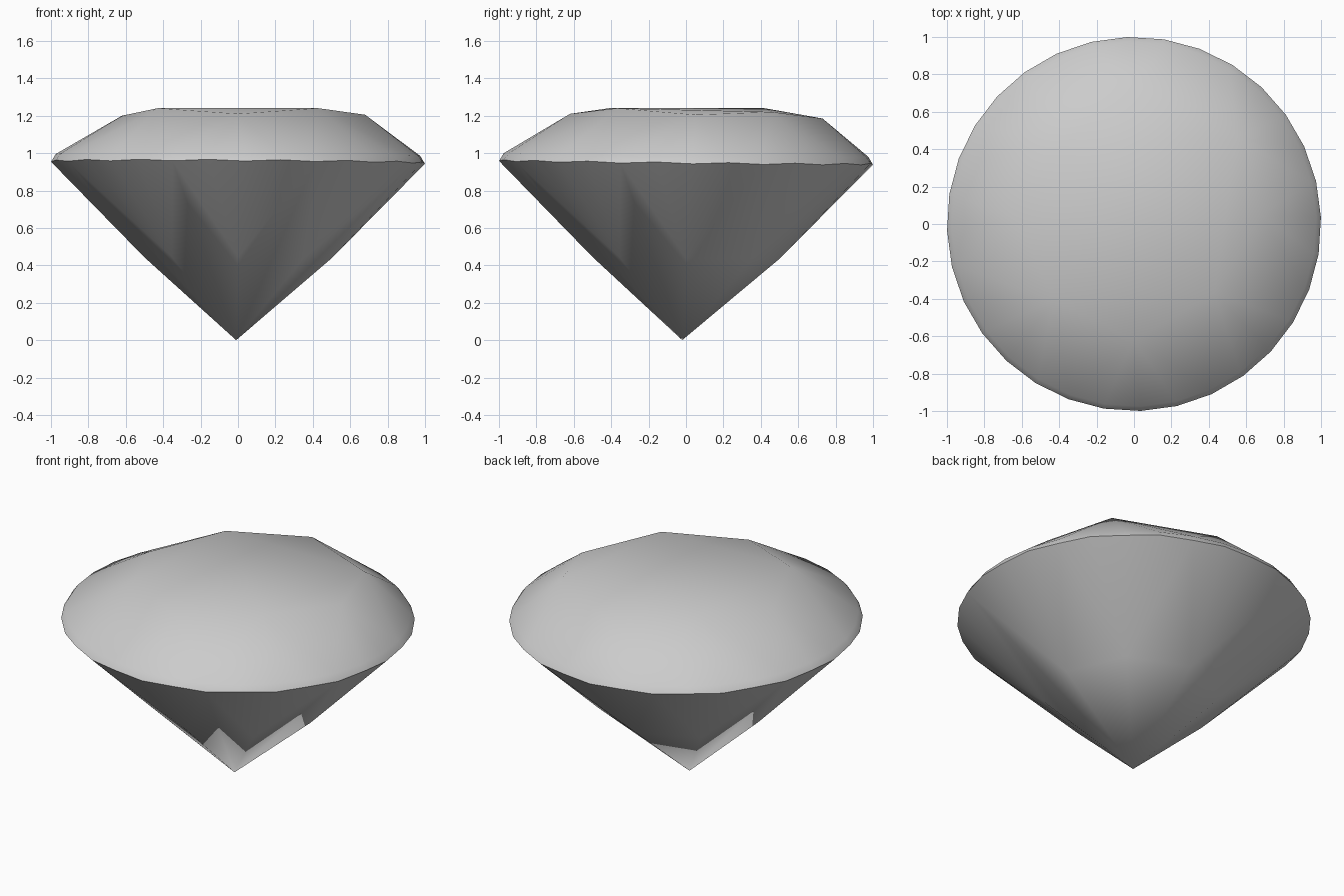
import bpy
import bmesh
from math import sin, cos, tau, radians

if "Cube" in bpy.data.objects:
    bpy.data.objects.remove(bpy.data.objects["Cube"])


def tilted(x, y, z):
    """The whole stone leans very slightly towards +x and +y."""
    return (x, y, z - 0.005 * x - 0.01 * y)


def ring(count, radius, height, wave=0.0, turn=0.0):
    """Points of a circle whose height alternates by the wave amount."""
    points = []
    for i in range(count):
        a = tau * i / count + turn
        z = height + (wave if i % 2 else -wave)
        points.append(tilted(radius * cos(a), radius * sin(a), z))
    return points


# Pavilion tip and its eight main facet corners
points = [(-0.01, -0.02, 0)]
points += ring(8, 0.5, 0.44)

# Girdle: scalloped widest edge, with a thin bevel above it
points += ring(32, 1.0, 0.952, wave=0.004, turn=radians(2))
points += ring(32, 0.975, 0.99, turn=radians(2))

# Hand-cut table corners, slightly uneven
points += [
    (0.68, 0.05, 1.205), (0.55, 0.46, 1.22),
    (0, 0.73, 1.185), (-0.38, 0.42, 1.24),
    (-0.62, 0.02, 1.2), (-0.43, -0.41, 1.24),
    (0, -0.62, 1.21), (0.43, -0.37, 1.24),
]

# Facets are the convex skin around all corners
bm = bmesh.new()
for p in points:
    bm.verts.new(p)
bmesh.ops.convex_hull(bm, input=bm.verts[:])
loose = [v for v in bm.verts if not v.link_faces]
bmesh.ops.delete(bm, geom=loose, context='VERTS')
bmesh.ops.recalc_face_normals(bm, faces=bm.faces[:])
mesh = bpy.data.meshes.new("cut_gem")
bm.to_mesh(mesh)
bm.free()

gem = bpy.data.objects.new("cut_gem", mesh)
bpy.context.collection.objects.link(gem)

# Plain pale grey
color = (0.6, 0.6, 0.6, 1)
grey = bpy.data.materials.new("pale_grey")
grey.use_nodes = True
grey.diffuse_color = color
grey.node_tree.nodes["Principled BSDF"].inputs["Base Color"].default_value = color
mesh.materials.append(grey)

# Soft crown and pavilion, crisp girdle edge
bpy.ops.object.select_all(action='DESELECT')
gem.select_set(True)
bpy.context.view_layer.objects.active = gem
bpy.ops.object.shade_smooth_by_angle(angle=radians(60))
